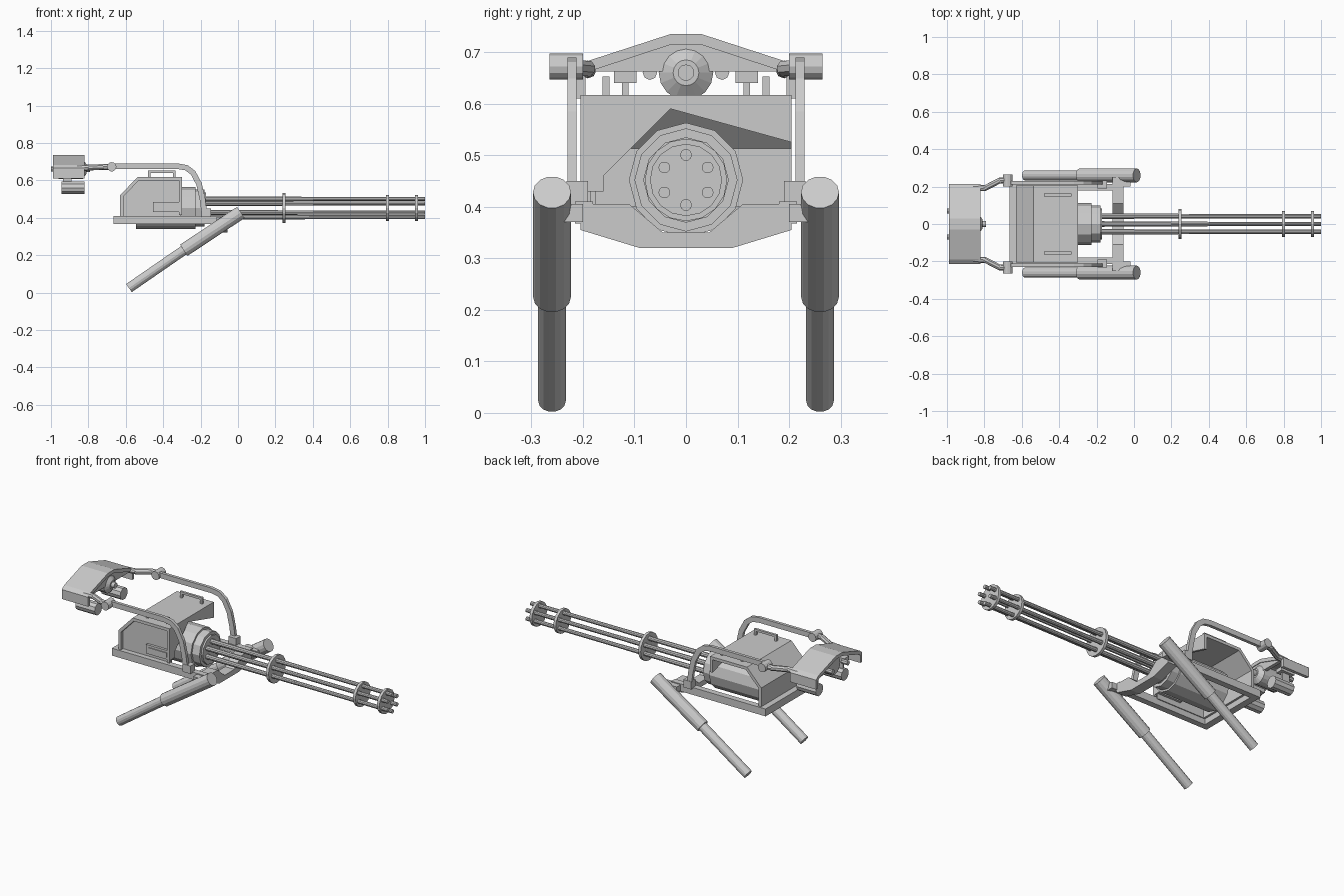
import bpy, bmesh, math
from mathutils import Vector, Matrix


def finish(name, bm, smooth=False):
    bmesh.ops.recalc_face_normals(bm, faces=bm.faces)
    me = bpy.data.meshes.new(name)
    bm.to_mesh(me)
    bm.free()
    ob = bpy.data.objects.new(name, me)
    bpy.context.collection.objects.link(ob)
    return ob


def prism(name, pts, axis, a, b):
    """Extrude a 2D outline along x (pts = y,z) or y (pts = x,z)."""
    bm = bmesh.new()
    put = (lambda p, t: (t, p[0], p[1])) if axis == 'x' else (lambda p, t: (p[0], t, p[1]))
    lo = [bm.verts.new(put(p, a)) for p in pts]
    hi = [bm.verts.new(put(p, b)) for p in pts]
    bm.faces.new(lo)
    bm.faces.new(hi)
    n = len(pts)
    for i in range(n):
        bm.faces.new((lo[i], lo[(i + 1) % n], hi[(i + 1) % n], hi[i]))
    return finish(name, bm)


def box(name, x0, x1, y0, y1, z0, z1):
    return prism(name, [(y0, z0), (y1, z0), (y1, z1), (y0, z1)], 'x', x0, x1)


def tube(name, p, q, r1, r2=None, n=12):
    p, q = Vector(p), Vector(q)
    d = q - p
    bm = bmesh.new()
    m = Matrix.Translation((p + q) / 2) @ Vector((0, 0, 1)).rotation_difference(d).to_matrix().to_4x4()
    bmesh.ops.create_cone(bm, cap_ends=True, segments=n, radius1=r1,
                          radius2=r1 if r2 is None else r2, depth=d.length, matrix=m)
    return finish(name, bm)


def strip(name, path, w, y0, y1):
    """Flat bar following an x,z path with in-plane width w."""
    P = [Vector(p) for p in path]
    left, right = [], []
    for i, p in enumerate(P):
        t = (P[min(i + 1, len(P) - 1)] - P[max(i - 1, 0)]).normalized()
        nrm = Vector((-t.y, t.x)) * w / 2
        left.append(tuple(p + nrm))
        right.append(tuple(p - nrm))
    return prism(name, left + right[::-1], 'y', y0, y1)


AX = 0.452  # height of the barrel axis

# rotating barrels
for i in range(6):
    a = math.radians(90 + 60 * i)
    y, z = 0.0485 * math.cos(a), AX + 0.0485 * math.sin(a)
    tube("barrel_rear", (-0.22, y, z), (0.40, y, z), 0.015, 0.012, 10)
    tube("barrel_front", (0.40, y, z), (1.0, y, z), 0.0115, n=10)
for x, r in ((0.245, 0.08), (0.80, 0.07), (0.955, 0.07)):
    tube("barrel_clamp", (x - 0.008, 0, AX), (x + 0.008, 0, AX), r, n=16)

# receiver drum
tube("receiver_drum", (-0.545, 0, AX), (-0.227, 0, AX), 0.111)
tube("drum_collar", (-0.227, 0, AX), (-0.18, 0, AX), 0.10)
tube("drum_face", (-0.18, 0, AX), (-0.17, 0, AX), 0.083)

# housing shell, front plate, recessed side panel
prism("housing_shell", [(-0.63, 0.40), (-0.63, 0.52), (-0.538, 0.617), (-0.30, 0.617), (-0.30, 0.60),
                        (-0.53, 0.60), (-0.613, 0.513), (-0.613, 0.40)], 'y', -0.205, 0.205)
prism("housing_front", [(-0.205, 0.617), (0.205, 0.617), (0.205, 0.525), (-0.03, 0.59), (-0.205, 0.415)],
      'x', -0.315, -0.30)
prism("side_panel", [(-0.62, 0.40), (-0.62, 0.517), (-0.535, 0.608), (-0.305, 0.608), (-0.305, 0.40)],
      'y', -0.185, -0.175)
box("feed_port", -0.455, -0.30, -0.20, -0.16, 0.43, 0.483)
box("feed_port_door", -0.435, -0.32, -0.205, -0.19, 0.443, 0.47)

# base frame and front yoke
box("frame_rear", -0.665, -0.625, -0.215, 0.215, 0.367, 0.41)
prism("front_yoke", [(-0.205, 0.405), (-0.11, 0.405), (-0.045, 0.35), (0.045, 0.35), (0.11, 0.405),
                     (0.205, 0.405), (0.205, 0.355), (0.09, 0.32), (-0.09, 0.32), (-0.205, 0.355)],
      'x', -0.115, -0.055)

for s in (-1, 1):
    # frame rails, arm mounts and leg brackets
    box("frame_rail", -0.665, -0.055, s * 0.18, s * 0.215, 0.367, 0.41)
    box("arm_mount", -0.195, -0.145, s * 0.19, s * 0.232, 0.405, 0.45)
    box("leg_bracket", -0.115, -0.02, s * 0.20, s * 0.25, 0.37, 0.405)
    # telescopic legs
    top, mid, end = (0.015, s * 0.26, 0.428), (-0.29, s * 0.26, 0.226), (-0.583, s * 0.26, 0.024)
    tube("leg_upper", top, mid, 0.037, n=14)
    tube("leg_lower", mid, end, 0.027, n=14)
    # carrying handle on housing lid
    box("lid_handle", -0.48, -0.335, s * 0.148, s * 0.162, 0.64, 0.653)
    for x in (-0.48, -0.348):
        box("lid_handle_post", x, x + 0.013, s * 0.148, s * 0.162, 0.61, 0.645)
    # control arms with pivot
    strip("control_arm", [(-0.178, 0.41), (-0.19, 0.50), (-0.208, 0.58), (-0.24, 0.64), (-0.275, 0.667),
                          (-0.32, 0.675), (-0.675, 0.675)], 0.03, s * 0.212, s * 0.23)
    tube("arm_pivot", (-0.675, s * 0.20, 0.672), (-0.675, s * 0.265, 0.672), 0.025)
    for p, q in (((-0.675, s * 0.235, 0.672), (-0.72, s * 0.232, 0.672)),
                 ((-0.715, s * 0.234, 0.672), (-0.80, s * 0.19, 0.668)),
                 ((-0.795, s * 0.192, 0.668), (-0.86, s * 0.19, 0.665))):
        tube("arm_link", p, q, 0.016, n=8)
    # rear grips hanging below the shield
    box("grip_cap", -0.955, -0.87, s * 0.096, s * 0.14, 0.64, 0.662)
    box("grip_stem", -0.935, -0.89, s * 0.112, s * 0.124, 0.58, 0.645)
    tube("grip", (-0.945, s * 0.118, 0.56), (-0.82, s * 0.118, 0.56), 0.035, n=10)
    tube("grip_knob", (-1.0, s * 0.07, 0.66), (-0.96, s * 0.07, 0.66), 0.014, n=8)

# arched rear shield with end web
half = [(0.03, 0.735), (0.19, 0.683), (0.213, 0.665), (0.213, 0.61), (0.195, 0.61), (0.195, 0.655),
        (0.18, 0.665), (0.028, 0.715)]
prism("rear_shield", half + [(-y, z) for y, z in half[::-1]], 'x', -0.99, -0.82)
prism("shield_web", [(-0.19, 0.68), (-0.03, 0.73), (0.03, 0.73), (0.19, 0.68), (0.18, 0.662), (-0.18, 0.662)],
      'x', -0.845, -0.825)

# control hub
tube("control_hub", (-0.96, 0, 0.66), (-0.83, 0, 0.66), 0.053, n=16)
tube("hub_cone", (-0.83, 0, 0.66), (-0.81, 0, 0.66), 0.053, 0.025, n=16)
tube("hub_pin", (-0.81, 0, 0.66), (-0.79, 0, 0.66), 0.016, n=12)
